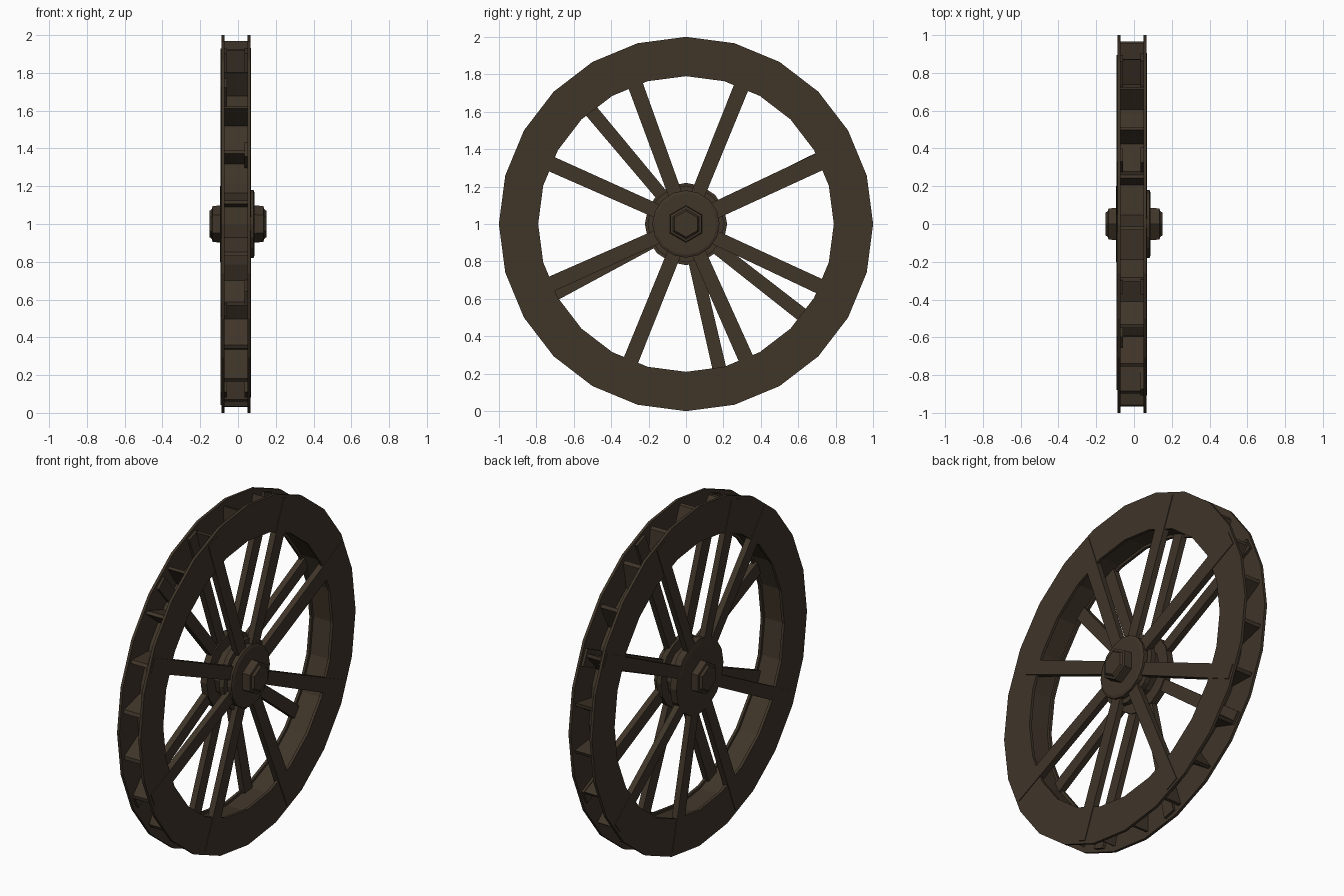
import bpy, bmesh, math
from math import cos, sin, radians, pi

if "Cube" in bpy.data.objects:
    bpy.data.objects.remove(bpy.data.objects["Cube"])

wood = bpy.data.materials.new("dark_wood")
wood.diffuse_color = (0.050, 0.035, 0.022, 1)
wood.use_nodes = True
wood.node_tree.nodes["Principled BSDF"].inputs["Base Color"].default_value = wood.diffuse_color

def finish(name, bm):
    bmesh.ops.recalc_face_normals(bm, faces=bm.faces)
    me = bpy.data.meshes.new(name)
    bm.to_mesh(me)
    bm.free()
    me.materials.append(wood)
    ob = bpy.data.objects.new(name, me)
    ob.location.z = 1.0
    bpy.context.collection.objects.link(ob)
    return ob

def lathe(name, profile, n, closed=True, start=0.0):
    """Turn an (x, radius) profile about the x axis; open profiles get end caps."""
    bm = bmesh.new()
    rings = [[bm.verts.new((x, r * cos(start + 2 * pi * i / n), r * sin(start + 2 * pi * i / n)))
              for i in range(n)] for x, r in profile]
    m = len(rings)
    for j in range(m if closed else m - 1):
        a, b = rings[j], rings[(j + 1) % m]
        for i in range(n):
            k = (i + 1) % n
            bm.faces.new((a[i], a[k], b[k], b[i]))
    if not closed:
        bm.faces.new(rings[0])
        bm.faces.new(rings[-1])
    return finish(name, bm)

def prism(name, outline, x0, x1, angle):
    """Extrude a (radial, tangential) outline along x, turned to an angle in the wheel plane."""
    c, s = cos(radians(angle)), sin(radians(angle))
    bm = bmesh.new()
    a, b = [[bm.verts.new((x, r * c - t * s, r * s + t * c)) for r, t in outline] for x in (x0, x1)]
    n = len(outline)
    bm.faces.new(a)
    bm.faces.new(b)
    for i in range(n):
        k = (i + 1) % n
        bm.faces.new((a[i], a[k], b[k], b[i]))
    return finish(name, bm)

# Two flat rims and the sole drum joining them
for name, x0, x1 in (("right_rim", 0.05, 0.066), ("left_rim", -0.088, -0.072)):
    lathe(name, [(x0, 0.79), (x1, 0.79), (x1, 1.0), (x0, 1.0)], 24)
lathe("sole_drum", [(-0.075, 0.805), (0.053, 0.805), (0.053, 0.83), (-0.075, 0.83)], 24)

# Wedge shaped bucket boards between the rims
for i in range(22):
    prism("bucket_board", [(0.81, -0.05), (0.81, 0.03), (0.97, 0.035), (0.965, 0.015)],
          -0.074, 0.052, i * 360 / 22 + 8)

# Spokes: evenly spaced on the right face, some askew on the left face
def spoke(name, angle, x0, x1, w=0.04):
    prism(name, [(0.1, -w), (0.975, -w - 0.005), (0.975, w + 0.005), (0.1, w)], x0, x1, angle)

for a in (25, 68, 110, 156, 204, 248, 294, 335):
    spoke("right_spoke", a, 0.035, 0.070, 0.044 if a == 25 else 0.037)
for a in (26, 68, 110, 130, 208, 248, 283, 322):
    spoke("left_spoke", a, -0.092, -0.057, 0.033)

# Hub core, plates and hexagonal nuts
lathe("hub_core", [(-0.08, 0.15), (0.06, 0.15)], 12, False)
lathe("left_hub_plate", [(-0.096, 0.19), (-0.09, 0.22), (-0.05, 0.22)], 16, False)
lathe("right_hub_backing", [(0.02, 0.205), (0.05, 0.205)], 16, False)
lathe("right_hub_plate", [(0.055, 0.18), (0.082, 0.18), (0.088, 0.165)], 16, False)
for s, name in ((1, "right_nut"), (-1, "left_nut")):
    lathe(name, [(s * 0.07, 0.10), (s * 0.135, 0.095), (s * 0.138, 0.08), (s * 0.15, 0.07)],
          6, False, pi / 6)
